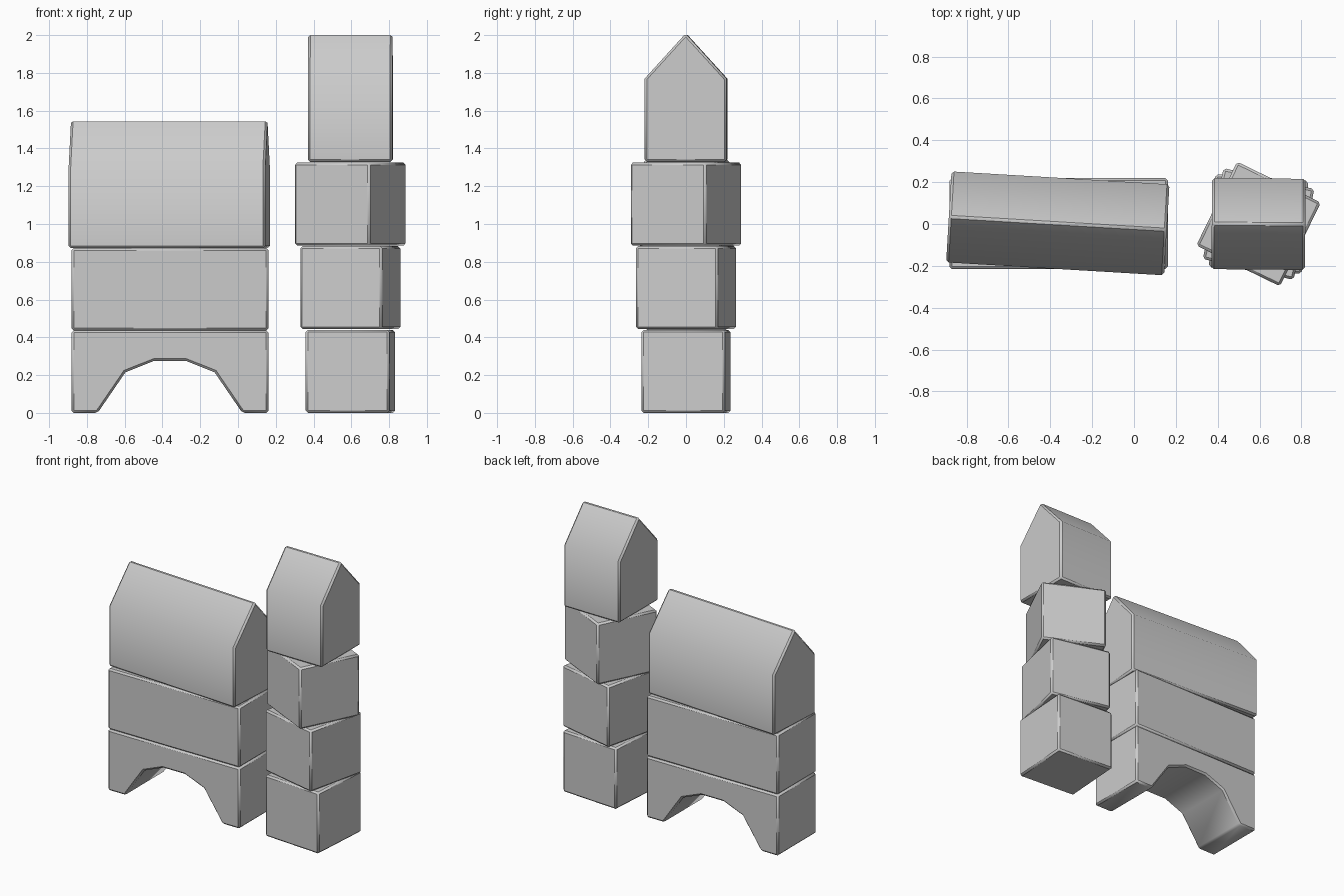
import bpy, bmesh, math

if "Cube" in bpy.data.objects:
    bpy.data.objects.remove(bpy.data.objects["Cube"])

BEVEL = 0.012


def block(name, profile, axis, length, loc, turn=0.0):
    """Extrude a profile (horizontal, z) along x or y, then chamfer its hard edges."""
    bm = bmesh.new()
    h = length / 2
    if axis == 'x':
        verts = [bm.verts.new((-h, u, z)) for u, z in profile]
        step = (length, 0, 0)
    else:
        verts = [bm.verts.new((u, -h, z)) for u, z in profile]
        step = (0, length, 0)
    face = bm.faces.new(verts)
    res = bmesh.ops.extrude_face_region(bm, geom=[face], use_keep_orig=True)
    moved = [g for g in res['geom'] if isinstance(g, bmesh.types.BMVert)]
    bmesh.ops.translate(bm, verts=moved, vec=step)
    bmesh.ops.recalc_face_normals(bm, faces=bm.faces[:])
    # chamfer only sharp edges, leaving eaves and arch facets plain
    hard = [e for e in bm.edges if e.calc_face_angle(0) > math.radians(50)]
    bmesh.ops.bevel(bm, geom=hard, offset=BEVEL, segments=1,
                    affect='EDGES', profile=0.5)
    mesh = bpy.data.meshes.new(name)
    bm.to_mesh(mesh)
    bm.free()
    ob = bpy.data.objects.new(name, mesh)
    bpy.context.collection.objects.link(ob)
    ob.location = loc
    ob.rotation_euler.z = math.radians(turn)
    bpy.ops.object.select_all(action='DESELECT')
    ob.select_set(True)
    bpy.context.view_layer.objects.active = ob
    bpy.ops.object.shade_smooth_by_angle(angle=math.radians(44))
    return ob


def rect(w, h):
    return [(-w / 2, 0), (w / 2, 0), (w / 2, h), (-w / 2, h)]


def gable(w, eave, ridge):
    return [(-w / 2, 0), (w / 2, 0), (w / 2, eave), (0, ridge), (-w / 2, eave)]


# Long building: arch, plain block, gabled roof block
LX = -0.36
W, D = 1.043, 0.435
right = [(0.085, 0.275), (0.236, 0.215), (0.383, 0), (W / 2, 0), (W / 2, 0.437)]
arch = right + [(-x, z) for x, z in reversed(right)]
block("arch_block", arch, 'y', D, (LX, 0.002, 0))
block("long_block", rect(D, 0.435), 'x', W, (LX, 0.002, 0.437))
block("long_roof_block", gable(D, 0.431, 0.681), 'x', W, (LX - 0.004, 0.003, 0.872), -3.4)

# Tower: three twisting cubes and a gabled top
TX = 0.595
S = 0.445
for name, z, turn in (("lower_cube", 0, -4), ("middle_cube", 0.444, -13),
                      ("upper_cube", 0.886, -26)):
    block(name, rect(S, 0.439), 'x', S, (TX, 0, z), turn)
block("tower_roof_block", gable(0.435, 0.44, 0.679), 'x', 0.447, (TX, 0, 1.3295), -0.5)
